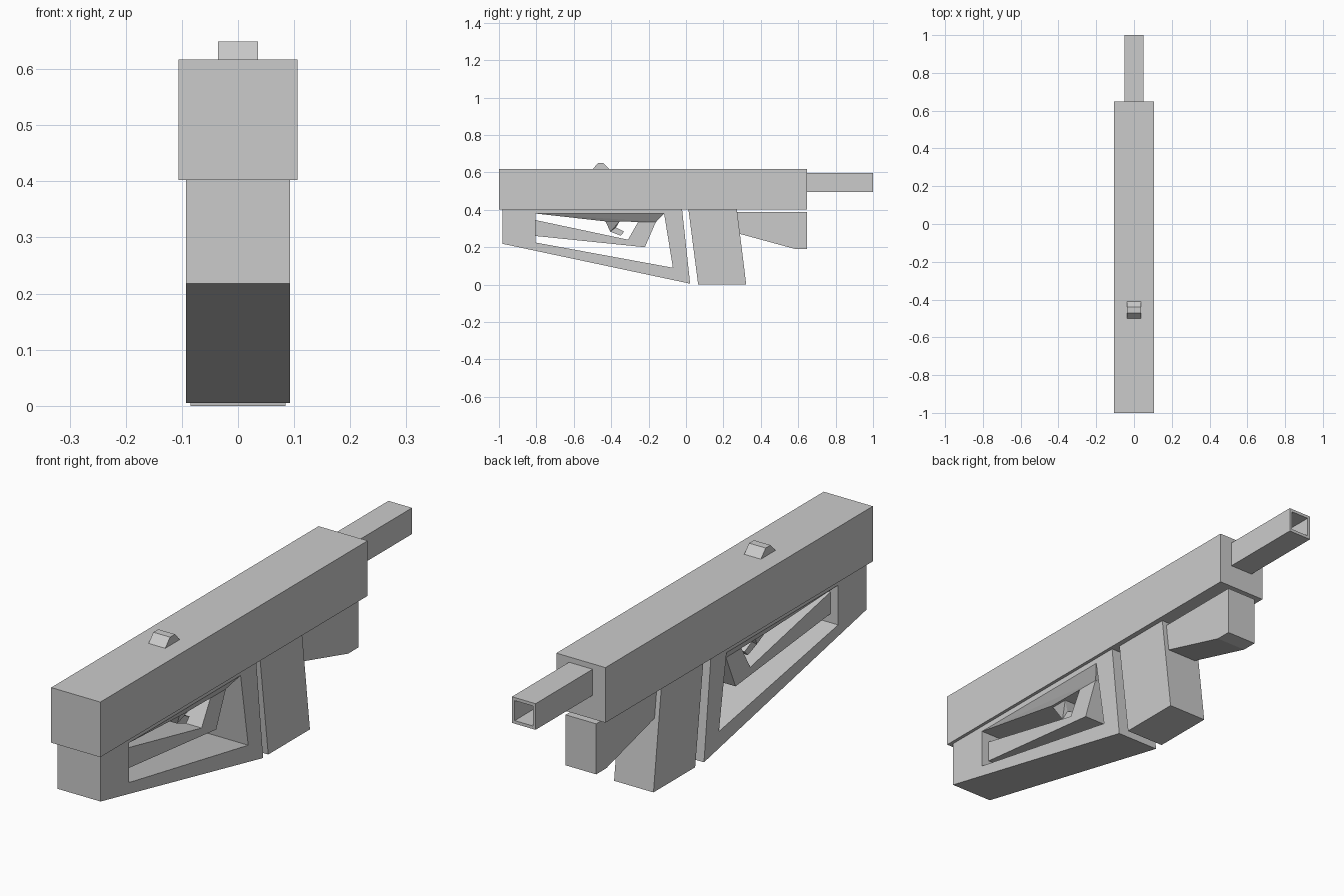
import bpy, bmesh

if "Cube" in bpy.data.objects:
    bpy.data.objects.remove(bpy.data.objects["Cube"])


def finish(name, bm):
    bmesh.ops.recalc_face_normals(bm, faces=bm.faces[:])
    me = bpy.data.meshes.new(name)
    bm.to_mesh(me)
    bm.free()
    ob = bpy.data.objects.new(name, me)
    bpy.context.collection.objects.link(ob)
    return ob


def side_profile(name, pts, half):
    """Extrude a (y, z) outline symmetrically across x."""
    bm = bmesh.new()
    f = bm.faces.new([bm.verts.new((-half, y, z)) for y, z in pts])
    r = bmesh.ops.extrude_face_region(bm, geom=[f])
    for v in r["geom"]:
        if isinstance(v, bmesh.types.BMVert):
            v.co.x = half
    return finish(name, bm)


def box_pts(y0, y1, z0, z1):
    return [(y0, z0), (y1, z0), (y1, z1), (y0, z1)]


def ring(name, loops):
    """Skin matching closed loops of 3D points into a hollow ring."""
    bm = bmesh.new()
    vs = [[bm.verts.new(p) for p in lp] for lp in loops]
    n = len(vs[0])
    for k in range(len(vs)):
        a, b = vs[k], vs[(k + 1) % len(vs)]
        for i in range(n):
            j = (i + 1) % n
            bm.faces.new((a[i], a[j], b[j], b[i]))
    return finish(name, bm)


def hull(name, pts):
    """Convex solid from (half_x, y, z) points mirrored across x."""
    bm = bmesh.new()
    for x, y, z in pts:
        for s in (-1, 1):
            bm.verts.new((s * x, y, z))
    bmesh.ops.convex_hull(bm, input=bm.verts[:])
    bmesh.ops.dissolve_limit(bm, angle_limit=0.01, verts=bm.verts[:], edges=bm.edges[:])
    return finish(name, bm)


# Main housing
side_profile("receiver", box_pts(-1.0, 0.648, 0.402, 0.617), 0.106)

# Hollow square barrel
def square(y, h):
    return [(x * h, y, 0.545 + z * h) for x, z in ((-1, -1), (1, -1), (1, 1), (-1, 1))]


ring("barrel", [square(0.648, 0.051), square(1.0, 0.051), square(1.0, 0.039), square(0.648, 0.039)])

# Rear sight
side_profile("rear_sight", [(-0.50, 0.617), (-0.41, 0.617), (-0.44, 0.649), (-0.47, 0.649)], 0.036)

# Stock and grip frame with a large opening
outer = [(-0.98, 0.402), (-0.98, 0.218), (0.022, 0.005), (-0.021, 0.402)]
inner = [(-0.805, 0.38), (-0.805, 0.225), (-0.07, 0.09), (-0.117, 0.38)]
W = 0.093
ring("stock_frame", [[(x, y, z) for y, z in lp]
                     for x, lp in ((-W, outer), (W, outer), (W, inner), (-W, inner))])

# Bevelled underside above the trigger
hull("trigger_housing", [(W, -0.805, 0.38), (W, -0.117, 0.38),
                         (0.06, -0.42, 0.337), (0.06, -0.16, 0.335)])

# Trigger guard
side_profile("trigger_guard", [(-0.805, 0.345), (-0.31, 0.24), (-0.255, 0.337),
                               (-0.16, 0.337), (-0.22, 0.20), (-0.805, 0.26)], 0.06)

# Trigger: tapered root and hooked tip
hull("trigger_root", [(0.05, -0.43, 0.338), (0.05, -0.355, 0.337),
                      (0.022, -0.375, 0.305), (0.022, -0.405, 0.283)])
side_profile("trigger_tip", [(-0.375, 0.305), (-0.405, 0.283), (-0.35, 0.262), (-0.33, 0.283)], 0.022)

# Magazine
side_profile("magazine", [(0.013, 0.402), (0.065, 0.0), (0.322, 0.0), (0.272, 0.402)], 0.085)

# Front hand grip
side_profile("front_grip", [(0.272, 0.387), (0.285, 0.272), (0.585, 0.19),
                            (0.648, 0.19), (0.648, 0.387)], 0.066)
